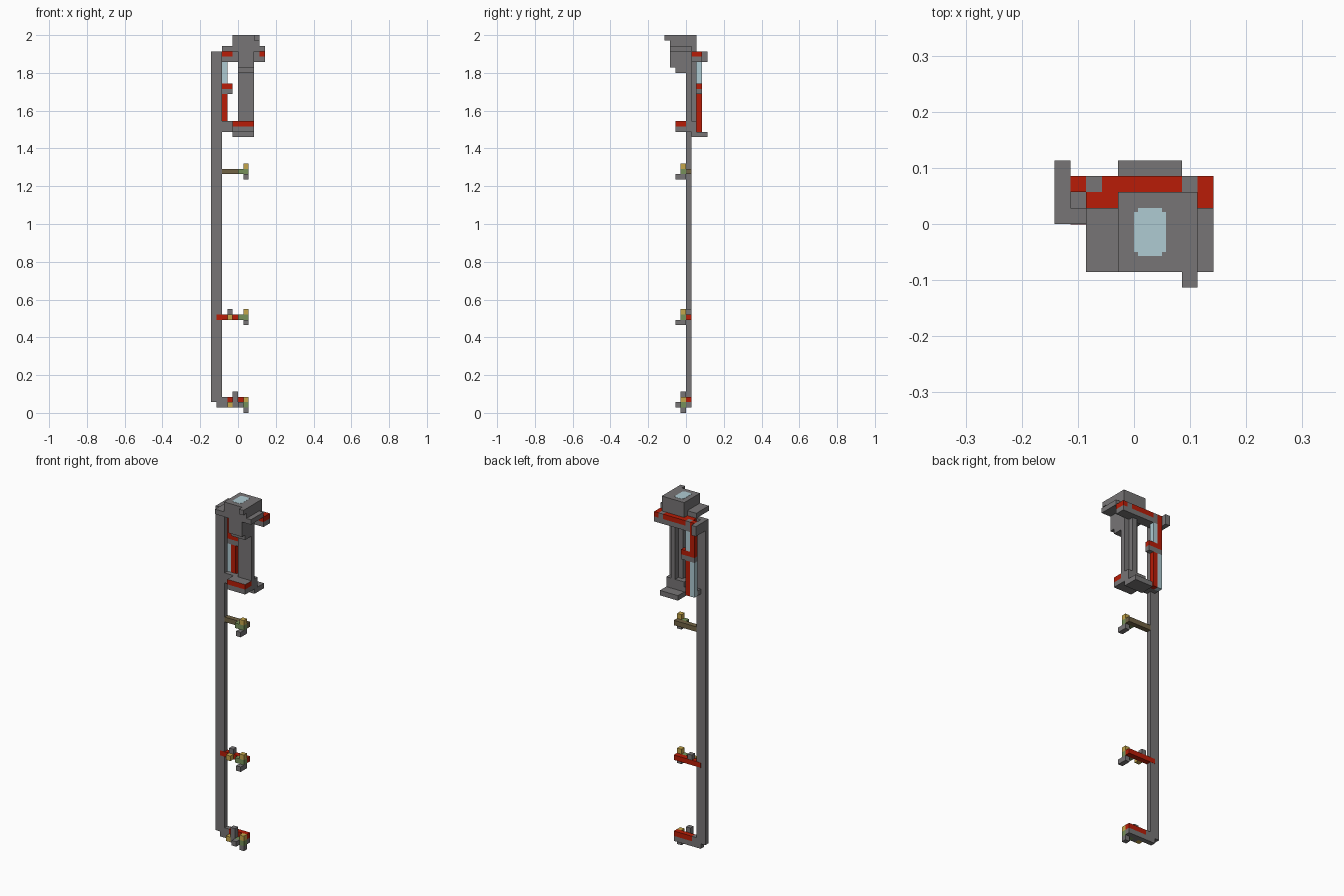
import bpy
import bmesh
from mathutils import Vector

default_cube = bpy.data.objects.get("Cube")
if default_cube:
    bpy.data.objects.remove(default_cube, do_unlink=True)

# Every part is sized in blocks of one unit
UNIT = 0.0284
ORIGIN = Vector((5, 4, 0))
ROW = (4, 5)


def make_material(name, red, green, blue):
    material = bpy.data.materials.new(name)
    material.use_nodes = True
    colour = (red, green, blue, 1)
    material.diffuse_color = colour
    shader = material.node_tree.nodes["Principled BSDF"]
    shader.inputs["Base Color"].default_value = colour
    shader.inputs["Roughness"].default_value = 0.8
    return material


grey = make_material("iron grey", 0.185, 0.178, 0.18)
red = make_material("signal red", 0.48, 0.012, 0.002)
glass = make_material("pale glass", 0.43, 0.6, 0.65)
brass = make_material("brass yellow", 0.56, 0.38, 0.07)
brown = make_material("wood brown", 0.165, 0.125, 0.06)
green = make_material("moss green", 0.18, 0.28, 0.1)


def box(name, material, x, y, z, top_material=None):
    """Box spanning the given block ranges, with an optional second colour on top."""
    mesh = bpy.data.meshes.new(name)
    bm = bmesh.new()
    bmesh.ops.create_cube(bm, size=1)
    low, high = (Vector(corner) for corner in zip(x, y, z))
    size, middle = high - low, (low + high) / 2 - ORIGIN
    for vert in bm.verts:
        vert.co = Vector(a * b + c for a, b, c in zip(vert.co, size, middle)) * UNIT
    mesh.materials.append(material)
    if top_material:
        mesh.materials.append(top_material)
        bm.normal_update()
        for face in bm.faces:
            face.material_index = int(face.normal.z > 0.5)
    bm.to_mesh(mesh)
    bm.free()
    obj = bpy.data.objects.new(name, mesh)
    bpy.context.collection.objects.link(obj)
    return obj


def lamp_box(name, material, x, y, z, top_material=None):
    """Box of the lamp, whose grid sits slightly below the main one."""
    box(name, material, x, y, z, top_material).location.z = -0.6 * UNIT


# Tall pole with a hooked rear arm at its top
box("pole", grey, (0, 2), ROW, (2, 67.4))
lamp_box("pole_rear_arm", grey, (0, 1), (5, 7), (66, 68))
lamp_box("pole_rear_hook", grey, (0, 1), (7, 8), (66, 68))

# Lamp head: crown, thin brim, front block and coloured rear band
lamp_box("crown", grey, (4, 9), (1, 6), (68, 71))
lamp_box("crown_peg", grey, (8, 9), (0, 1), (70, 71))
lamp_box("crown_glass_long", glass, (5.25, 6.75), (2, 5), (70.9, 71.03))
lamp_box("crown_glass_wide", glass, (5, 7), (2.25, 4.75), (70.9, 71.03))
lamp_box("brim", grey, (2, 10), (1, 5), (68, 69))
lamp_box("front_block", grey, (5, 8), (1, 4), (66, 68))
lamp_box("front_bracket_outer", grey, (5, 8), (1, 2), (65, 66))
lamp_box("front_bracket_inner", grey, (5, 8), (2, 4), (64, 66))
lamp_box("band_lower", grey, (2, 10), (5, 7), (66, 67))
lamp_box("band_upper_left", red, (2, 4), (5, 6), (67, 68))
lamp_box("band_upper_core", grey, (4, 9), (5, 6), (67, 68))
lamp_box("band_upper_right", red, (9, 10), (5, 7), (67, 68))
lamp_box("band_stripe", red, (3, 8), (6, 7), (67, 68))
lamp_box("band_left_joint", grey, (2, 3), (6, 7), (67, 68))
lamp_box("band_right_joint", grey, (8, 9), (6, 7), (67, 68))

# Column with a rear rib, and its base
lamp_box("column", grey, (5, 8), ROW, (55, 68))
lamp_box("column_rib", grey, (6, 7), (5, 6), (55, 66))
lamp_box("base", grey, (4, 8), (4, 6), (53, 55))
lamp_box("base_front", grey, (4, 8), (2, 4), (53, 54))
lamp_box("base_front_trim", red, (4, 8), (2, 4), (54, 55), grey)
lamp_box("base_foot", grey, (4, 8), (5, 8), (52, 53))
lamp_box("base_stub", grey, (2, 4), ROW, (53, 55))
lamp_box("tube_seat", grey, (1, 4), (5, 6), (53, 54))

# Paired gauge tubes that swap colour at the collar
lamp_box("upper_glass_tube", glass, (2, 3), (6, 7), (62, 66))
lamp_box("upper_red_tube", red, (1, 2), (6, 7), (62, 68))
lamp_box("tube_collar", red, (1, 4), (6, 7), (61, 62))
lamp_box("tube_collar_lower", grey, (1, 4), (6, 7), (60, 61))
lamp_box("lower_red_tube", red, (2, 3), (6, 7), (53, 60))
lamp_box("lower_glass_tube", glass, (1, 2), (6, 7), (53, 60))


# Tips shared by the three side arms
def arm_tip(label, z, drop_front):
    box(label + "_tip_knob", brass, (6, 7), (3, 4), (z + 1, z + 2))
    box(label + "_tip_body", green, (5, 7), (3, 4), (z, z + 1))
    box(label + "_tip_drop", grey, (6, 7), (drop_front, 4), (z - 1, z))


TOP, MIDDLE, BOTTOM = 44.5, 17.35, 1
arm_tip("top_arm", TOP, 2)
arm_tip("middle_arm", MIDDLE, 2)
arm_tip("bottom_arm", BOTTOM, 3)

# Top arm
box("top_arm_rod", brown, (2, 7), ROW, (TOP, TOP + 1))

# Middle arm: rod wrapped through the pole, with a small lever
box("middle_arm_rod", red, (1, 7), (3.97, 5.03), (MIDDLE, MIDDLE + 1))
box("middle_arm_lever", grey, (3, 4), ROW, (MIDDLE + 1, MIDDLE + 2))
box("middle_arm_button", brass, (3, 4), (3, 4), (MIDDLE, MIDDLE + 1))

# Bottom arm with a taller lever
box("bottom_arm_rod", grey, (1, 7), ROW, (1, 2))
box("bottom_arm_joint", grey, (2, 3), ROW, (2, 3))
box("bottom_arm_stripe", red, (3, 7), ROW, (2, 3))
box("bottom_arm_lever", grey, (4, 5), (3, 4), (1, 4))
box("bottom_arm_button", brass, (3, 4), (3, 4), (1, 2))
box("bottom_arm_shelf", grey, (5, 6), (2, 3), (1, 2))
